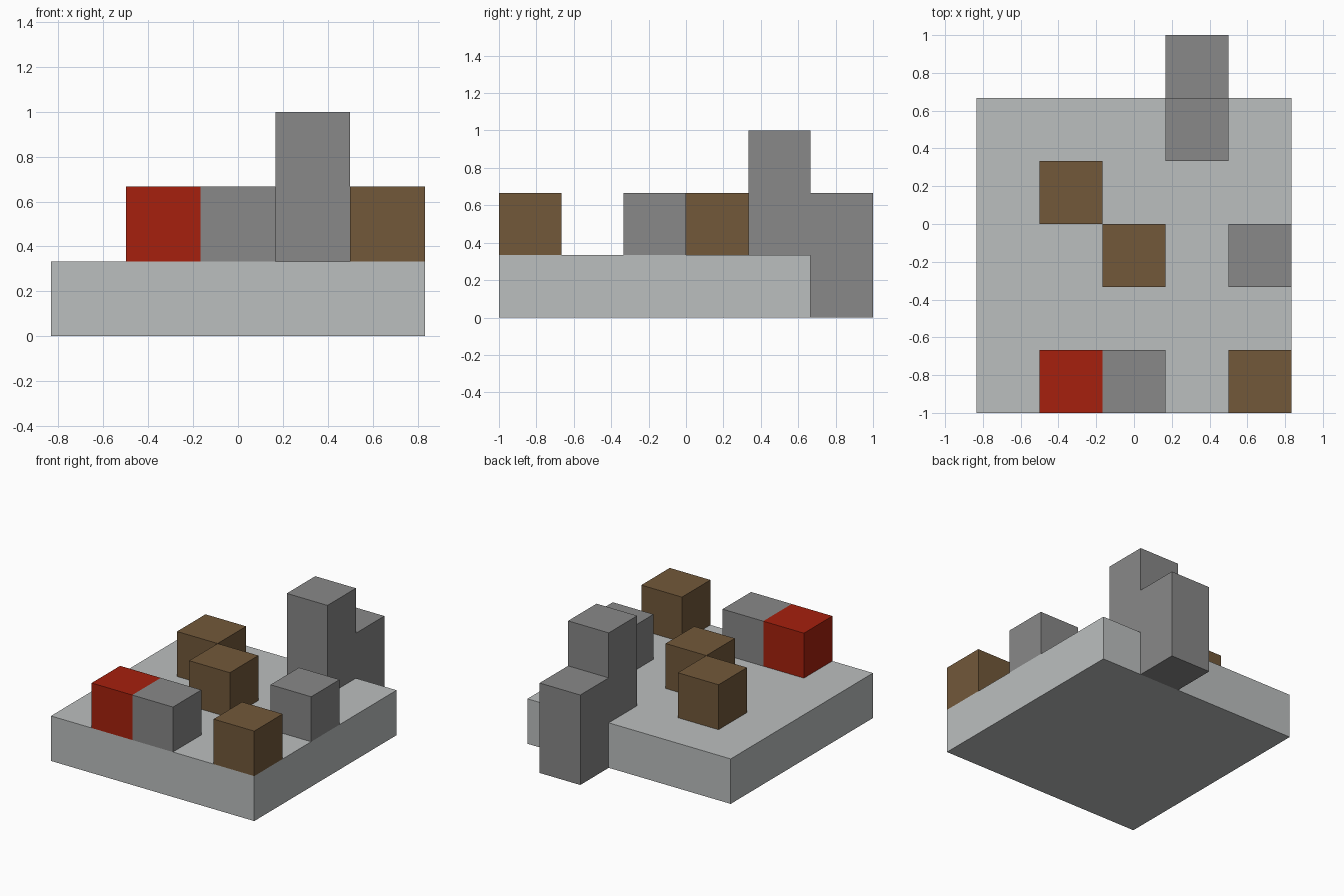
import bpy
import bmesh

cube = bpy.data.objects.get("Cube")
if cube:
    bpy.data.objects.remove(cube, do_unlink=True)

U = 1 / 3  # one grid cell


def material(name, rgb):
    m = bpy.data.materials.new(name)
    m.use_nodes = True
    m.diffuse_color = (*rgb, 1)
    bsdf = m.node_tree.nodes["Principled BSDF"]
    bsdf.inputs["Base Color"].default_value = (*rgb, 1)
    bsdf.inputs["Roughness"].default_value = 0.9
    return m


pale = material("pale_grey", (0.50, 0.52, 0.52))
grey = material("stone_grey", (0.246, 0.246, 0.246))
brown = material("wood_brown", (0.168, 0.098, 0.042))
red = material("brick_red", (0.38, 0.0145, 0.004))


def prism(name, profile, x0, x1, mat):
    """Extrude a side profile of (y, z) grid points from x0 to x1."""
    bm = bmesh.new()
    face = bm.faces.new([bm.verts.new((x0 * U, y * U, z * U)) for y, z in profile])
    new = bmesh.ops.extrude_face_region(bm, geom=[face])["geom"]
    verts = [v for v in new if isinstance(v, bmesh.types.BMVert)]
    bmesh.ops.translate(bm, verts=verts, vec=((x1 - x0) * U, 0, 0))
    bmesh.ops.recalc_face_normals(bm, faces=bm.faces)
    mesh = bpy.data.meshes.new(name)
    bm.to_mesh(mesh)
    bm.free()
    mesh.materials.append(mat)
    obj = bpy.data.objects.new(name, mesh)
    bpy.context.collection.objects.link(obj)


def box(name, x, y, z, sx, sy, sz, mat):
    profile = [(y, z), (y + sy, z), (y + sy, z + sz), (y, z + sz)]
    prism(name, profile, x, x + sx, mat)


# Square base slab
box("base_slab", -2.5, -3, 0, 5, 5, 1, pale)

# Single blocks standing on the slab
for name, x, y, mat in [
    ("red_block", -1.5, -3, red),
    ("front_grey_block", -0.5, -3, grey),
    ("corner_brown_block", 1.5, -3, brown),
    ("middle_brown_block", -0.5, -1, brown),
    ("rear_brown_block", -1.5, 0, brown),
    ("side_grey_block", 1.5, -1, grey),
]:
    box(name, x, y, 1, 1, 1, 1, mat)

# Stepped pillar that hangs over the back edge down to the ground
prism("stepped_pillar",
      [(1, 1), (2, 1), (2, 0), (3, 0), (3, 2), (2, 2), (2, 3), (1, 3)],
      0.5, 1.5, grey)
